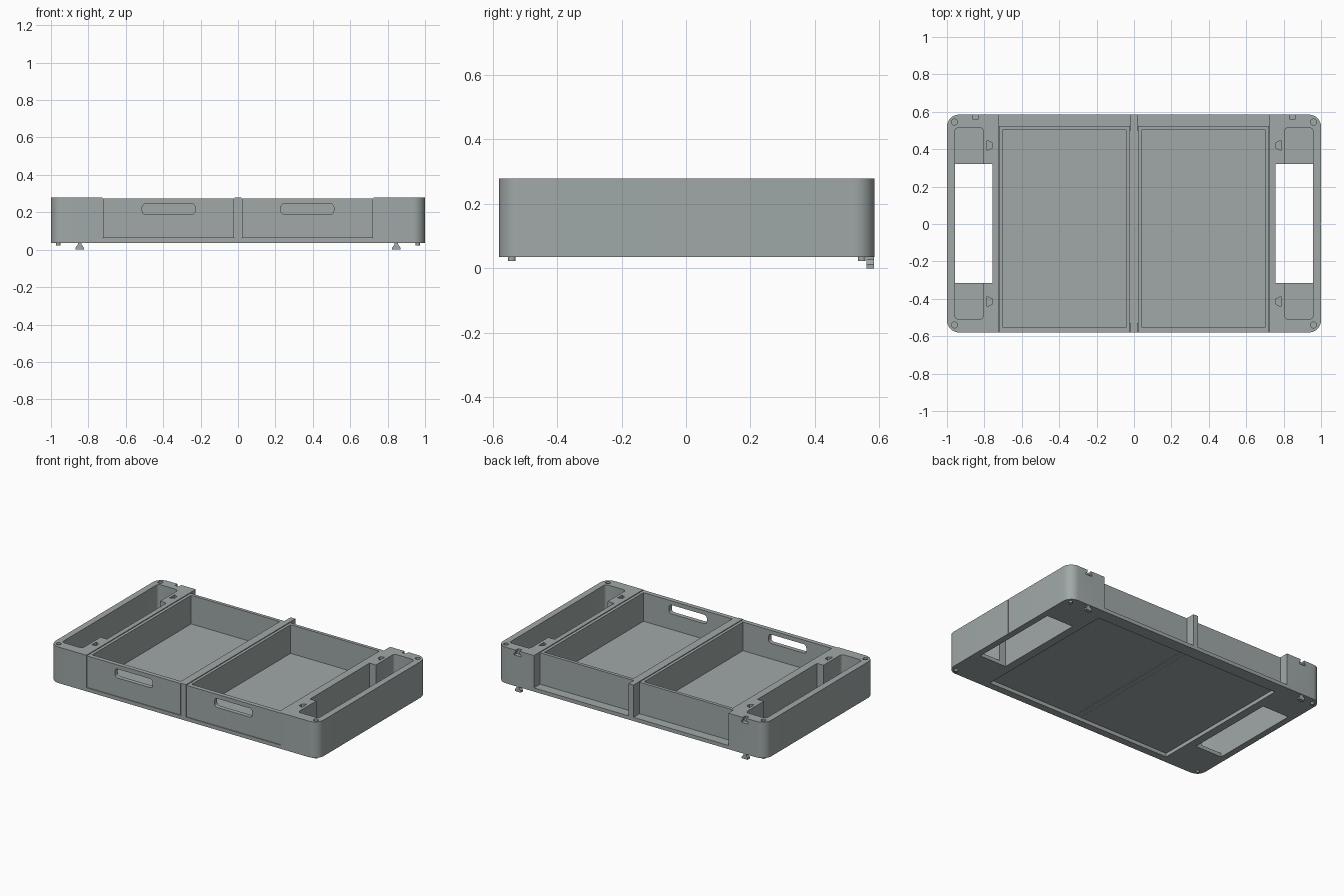
import bpy, bmesh, math

cube = bpy.data.objects.get("Cube")
if cube:
    bpy.data.objects.remove(cube, do_unlink=True)

grey = bpy.data.materials.new("slate_grey_plastic")
grey.use_nodes = True
grey.diffuse_color = (0.35, 0.395, 0.39, 1)
grey.node_tree.nodes["Principled BSDF"].inputs["Base Color"].default_value = (0.35, 0.395, 0.39, 1)

BOTTOM, TOP, FLOOR = 0.035, 0.278, 0.06
FRONT, BACK = -0.58, 0.585


def rounded(a0, b0, a1, b1, r=0.0, steps=6):
    """Counter-clockwise rectangle outline with rounded corners."""
    if r == 0:
        return [(a0, b0), (a1, b0), (a1, b1), (a0, b1)]
    pts = []
    centres = [(a1 - r, b1 - r), (a0 + r, b1 - r), (a0 + r, b0 + r), (a1 - r, b0 + r)]
    for k, (ca, cb) in enumerate(centres):
        for i in range(steps + 1):
            t = math.pi / 2 * (k + i / steps)
            pts.append((ca + r * math.cos(t), cb + r * math.sin(t)))
    return pts


def prism(name, outline, lo, hi, axis="z"):
    """Extrude an outline along z, or an x-z outline along y."""
    bm = bmesh.new()
    place = (lambda a, b, h: (a, b, h)) if axis == "z" else (lambda a, b, h: (a, h, b))
    low = [bm.verts.new(place(a, b, lo)) for a, b in outline]
    high = [bm.verts.new(place(a, b, hi)) for a, b in outline]
    bm.faces.new(low)
    bm.faces.new(high)
    n = len(low)
    for i in range(n):
        j = (i + 1) % n
        bm.faces.new((low[i], low[j], high[j], high[i]))
    bmesh.ops.recalc_face_normals(bm, faces=bm.faces)
    mesh = bpy.data.meshes.new(name)
    bm.to_mesh(mesh)
    bm.free()
    mesh.materials.append(grey)
    obj = bpy.data.objects.new(name, mesh)
    bpy.context.collection.objects.link(obj)
    return obj


def cut(obj, outline, lo, hi, axis="z"):
    """Subtract a prism from an object and bake the result."""
    cutter = prism("cutter", outline, lo, hi, axis)
    cutter.hide_render = True
    mod = obj.modifiers.new("cut", "BOOLEAN")
    mod.operation = "DIFFERENCE"
    mod.solver = "EXACT"
    mod.object = cutter
    graph = bpy.context.evaluated_depsgraph_get()
    mesh = bpy.data.meshes.new_from_object(obj.evaluated_get(graph))
    obj.modifiers.clear()
    obj.data = mesh
    bpy.data.objects.remove(cutter, do_unlink=True)


def flip(outline, side):
    return [(side * a, b) for a, b in outline]


# Outer frame with its two drawer bays and the open underside
frame = prism("frame", rounded(-1, FRONT, 1, BACK, 0.065, 8), BOTTOM, TOP)
for side in (-1, 1):
    cut(frame, flip(rounded(0.018, -1, 0.725, 1), side), FLOOR, 1)
cut(frame, rounded(-0.70, -0.53, 0.70, 0.50), 0, FLOOR + 0.001)

for side in (-1, 1):
    # End pockets and the hand openings through the base
    cut(frame, flip(rounded(0.805, -0.51, 0.957, 0.515, 0.02, 4), side), FLOOR, 1)
    cut(frame, flip(rounded(0.757, -0.315, 0.957, 0.32), side), 0, 1)
    # Dovetail key slots beside the drawers
    for y in (-0.415, 0.42):
        dovetail = [(0.757, y - 0.013), (0.785, y - 0.027), (0.785, y + 0.027), (0.757, y + 0.013)]
        cut(frame, flip(dovetail, side), 0.22, 1)
    # Stacking sockets at the corners
    for y in (-0.54, 0.545):
        cut(frame, rounded(side * 0.96 - 0.016, y - 0.016, side * 0.96 + 0.016, y + 0.016, 0.0159, 4),
            TOP - 0.02, 1)
    # Rear sockets that receive the hanging hooks
    socket = [(0.833, 0.3), (0.833, 0.263), (0.823, 0.255), (0.823, 0.243),
              (0.872, 0.243), (0.872, 0.255), (0.861, 0.263), (0.861, 0.3)]
    cut(frame, flip(socket, side), 0.558, 1, "y")
    # Joint line at mid depth of each end
    cut(frame, flip(rounded(0.998, -0.0015, 1.1, 0.0015), side), 0, 1)

parts = [frame]
for side, label in ((-1, "right"), (1, "left")):
    # Drawer tray with a rounded grip slot in its front
    drawer = prism("drawer_" + label, flip(rounded(0.021, FRONT, 0.722, 0.525), side), FLOOR + 0.003, TOP - 0.003)
    cut(drawer, flip(rounded(0.04, -0.55, 0.702, 0.503), side), 0.082, 1)
    cut(drawer, flip(rounded(0.23, 0.187, 0.512, 0.247, 0.02, 5), side), -1, -0.5, "y")
    parts.append(drawer)

    # Hanging hook under the back edge
    hook = [(0.838, 0.037), (0.838, 0.028), (0.824, 0.012), (0.824, 0),
            (0.868, 0), (0.868, 0.012), (0.856, 0.028), (0.856, 0.037)]
    parts.append(prism("hook_" + label, flip(hook, side), 0.56, BACK - 0.002, "y"))

    # Stacking pegs under the corners
    for y, end in ((-0.54, "front"), (0.545, "back")):
        x = side * 0.96
        peg = rounded(x - 0.012, y - 0.012, x + 0.012, y + 0.012, 0.0119, 4)
        parts.append(prism("peg_" + end + "_" + label, peg, 0.022, BOTTOM + 0.002))

bpy.ops.object.select_all(action="DESELECT")
for obj in parts:
    obj.select_set(True)
bpy.context.view_layer.objects.active = frame
bpy.ops.object.shade_smooth_by_angle(angle=math.radians(30))
